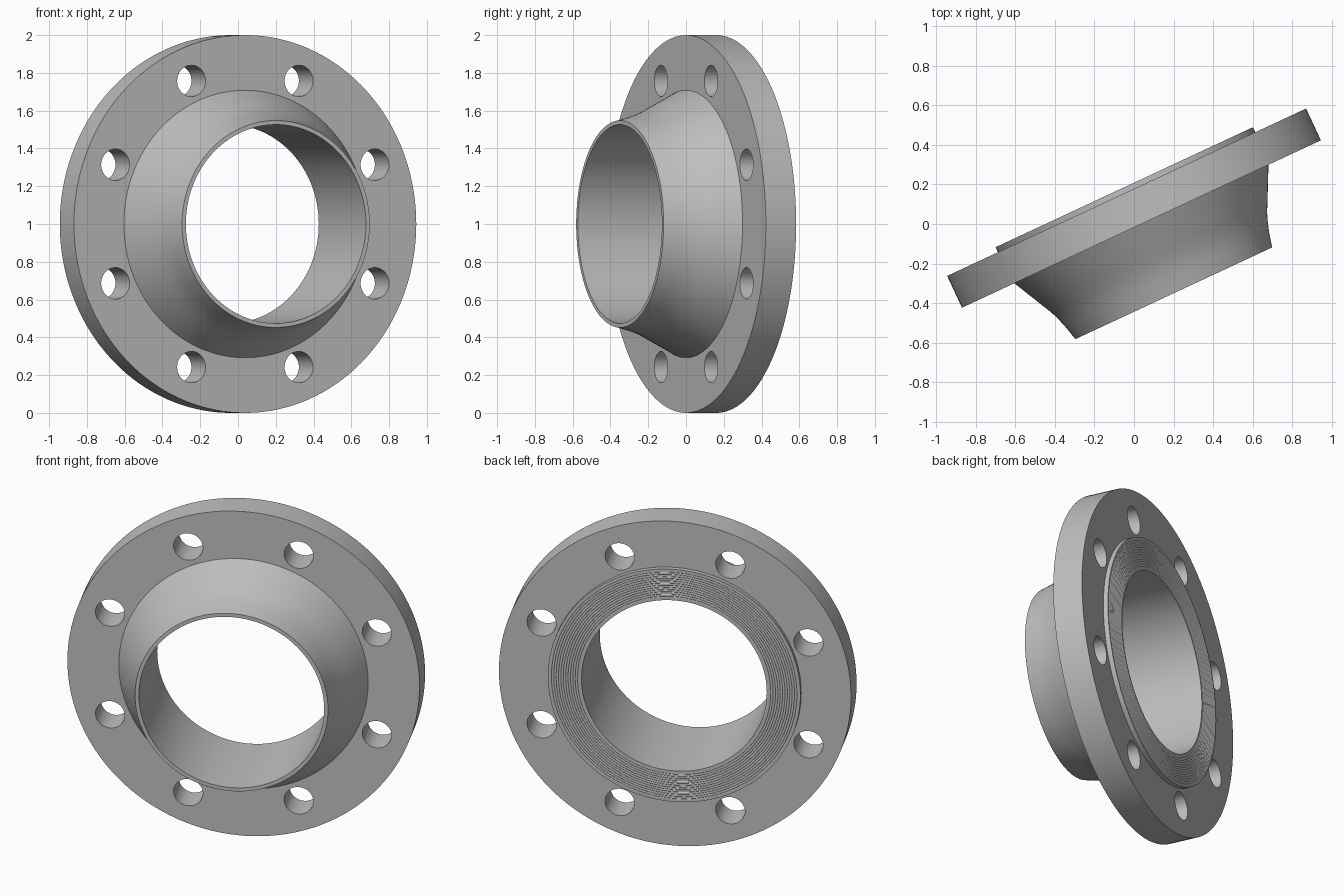
import bpy, bmesh
from math import radians, pi, cos, sin
from mathutils import Matrix

if "Cube" in bpy.data.objects:
    bpy.data.objects.remove(bpy.data.objects["Cube"])

BORE, RIM, THICK = 0.526, 1.0, 0.177
FACE_R, FACE_H = 0.717, 0.028
SEGMENTS = 144

steel = bpy.data.materials.new("steel grey")
steel.use_nodes = True
colour = (0.52, 0.52, 0.52, 1)
steel.diffuse_color = colour
steel.node_tree.nodes["Principled BSDF"].inputs["Base Color"].default_value = colour


def make_object(name, bm):
    mesh = bpy.data.meshes.new(name)
    bm.to_mesh(mesh)
    bm.free()
    obj = bpy.data.objects.new(name, mesh)
    bpy.context.collection.objects.link(obj)
    mesh.materials.append(steel)
    return obj


def lathe(name, profile):
    """Revolve a closed (radius, height) outline about z."""
    bm = bmesh.new()
    verts = [bm.verts.new((r, 0, h)) for r, h in profile]
    edges = [bm.edges.new((v, verts[i - 1])) for i, v in enumerate(verts)]
    bmesh.ops.spin(bm, geom=verts + edges, cent=(0, 0, 0), axis=(0, 0, 1),
                   angle=2 * pi, steps=SEGMENTS)
    bmesh.ops.remove_doubles(bm, verts=bm.verts, dist=0.0001)
    bmesh.ops.recalc_face_normals(bm, faces=bm.faces)
    return make_object(name, bm)


# Tapered neck, plate and raised sealing face in one outline
neck = [(BORE, 0.386), (0.548, 0.386), (0.567, 0.31), (0.582, 0.262),
        (0.600, 0.215), (0.628, 0.16), (0.708, 0)]
plate = [(RIM, 0), (RIM, -THICK), (FACE_R, -THICK)]
back = -THICK - FACE_H

# Shallow concentric gasket grooves
grooves = []
for i in range(12):
    r = 0.697 - i * 0.0135
    grooves += [(r + 0.003, back), (r, back + 0.002), (r - 0.003, back)]

flange = lathe("weld_neck_flange",
               neck + plate + [(FACE_R, back)] + grooves + [(BORE, back)])

# Ring of bolt holes
bm = bmesh.new()
for i in range(8):
    a = radians(22.5 + 45 * i)
    bmesh.ops.create_cone(
        bm, cap_ends=True, segments=48, radius1=0.083, radius2=0.083, depth=0.6,
        matrix=Matrix.Translation((0.82 * cos(a), 0.82 * sin(a), -0.1)))
cutter = make_object("bolt_hole_cutter", bm)
cutter.hide_render = True

cut = flange.modifiers.new("bolt_holes", "BOOLEAN")
cut.operation = "DIFFERENCE"
cut.solver = "EXACT"
cut.object = cutter
bpy.ops.object.select_all(action="DESELECT")
bpy.context.view_layer.objects.active = flange
flange.select_set(True)
bpy.ops.object.modifier_apply(modifier=cut.name)
bpy.data.objects.remove(cutter)
bpy.ops.object.shade_smooth_by_angle(angle=radians(15))

# Stand the flange upright, neck turned to the front left
flange.rotation_euler = (radians(90), 0, radians(25))
flange.location = (0.0375, 0, 1)
